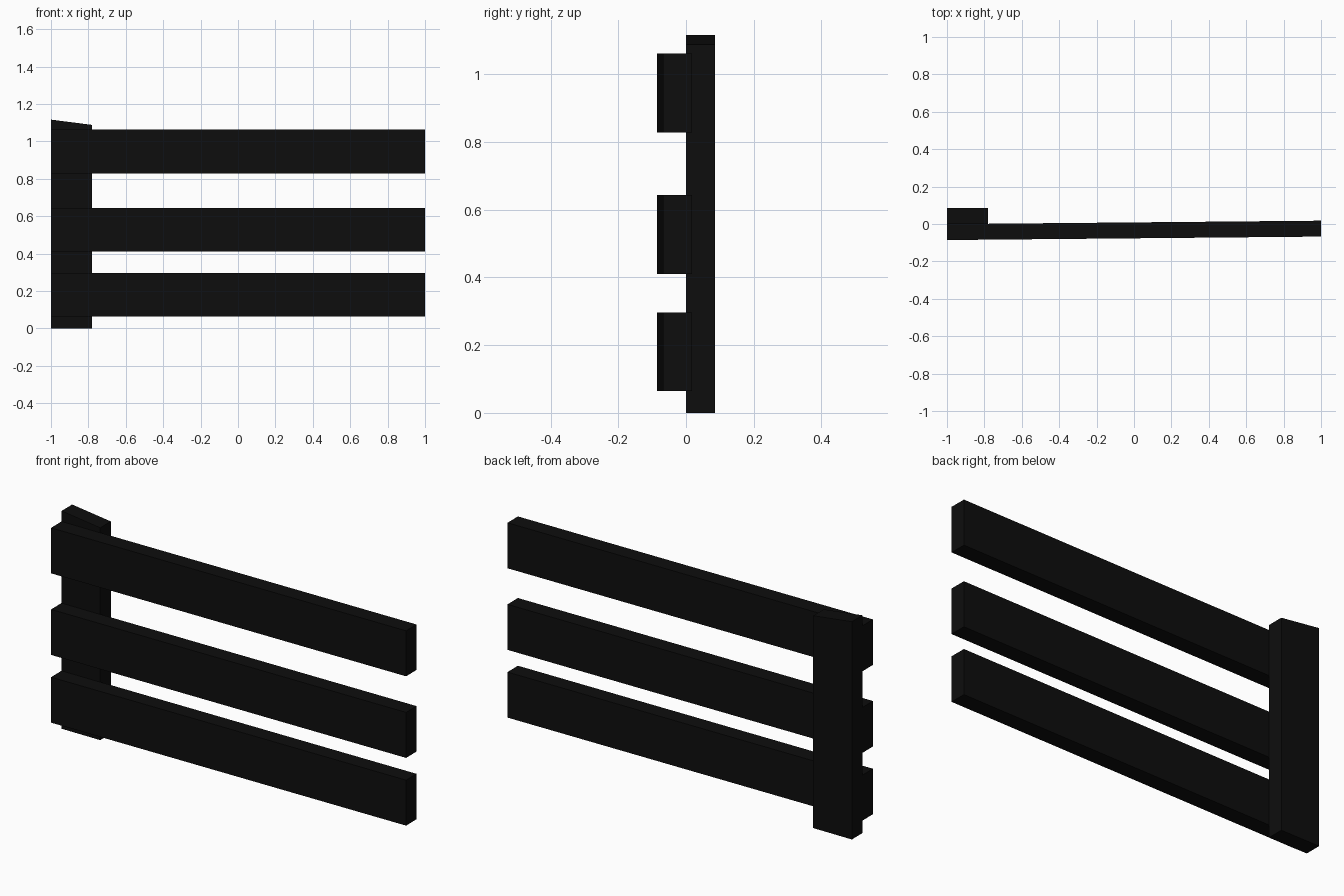
import bpy, bmesh, math

if "Cube" in bpy.data.objects:
    bpy.data.objects.remove(bpy.data.objects["Cube"])

black = bpy.data.materials.new("black_paint")
black.diffuse_color = (0.004, 0.004, 0.004, 1)
black.use_nodes = True
black.node_tree.nodes["Principled BSDF"].inputs["Base Color"].default_value = black.diffuse_color


def board(name, profile, y0, y1):
    """Extrude an x-z outline from y0 to y1; origin at the board's middle."""
    cx = (min(p[0] for p in profile) + max(p[0] for p in profile)) / 2
    cy = (y0 + y1) / 2
    bm = bmesh.new()
    face = bm.faces.new([bm.verts.new((x - cx, y0 - cy, z)) for x, z in profile])
    ext = bmesh.ops.extrude_face_region(bm, geom=[face])
    verts = [v for v in ext["geom"] if isinstance(v, bmesh.types.BMVert)]
    bmesh.ops.translate(bm, verts=verts, vec=(0, y1 - y0, 0))
    bmesh.ops.recalc_face_normals(bm, faces=bm.faces)
    mesh = bpy.data.meshes.new(name)
    bm.to_mesh(mesh)
    bm.free()
    obj = bpy.data.objects.new(name, mesh)
    obj.location = (cx, cy, 0)
    mesh.materials.append(black)
    bpy.context.collection.objects.link(obj)
    return obj


# Post with a slanted top
board("post", [(-1, 0), (-0.781, 0), (-0.781, 1.088), (-1, 1.116)], 0.0, 0.0855)

# Three rails, turned very slightly off the fence line
H = 0.233
for name, z in (("bottom_rail", 0.064), ("middle_rail", 0.411), ("top_rail", 0.829)):
    rail = board(name, [(-0.9997, z), (0.9997, z), (0.9997, z + H), (-0.9997, z + H)],
                 -0.0765, 0.0085)
    rail.rotation_euler.z = math.radians(0.53)
